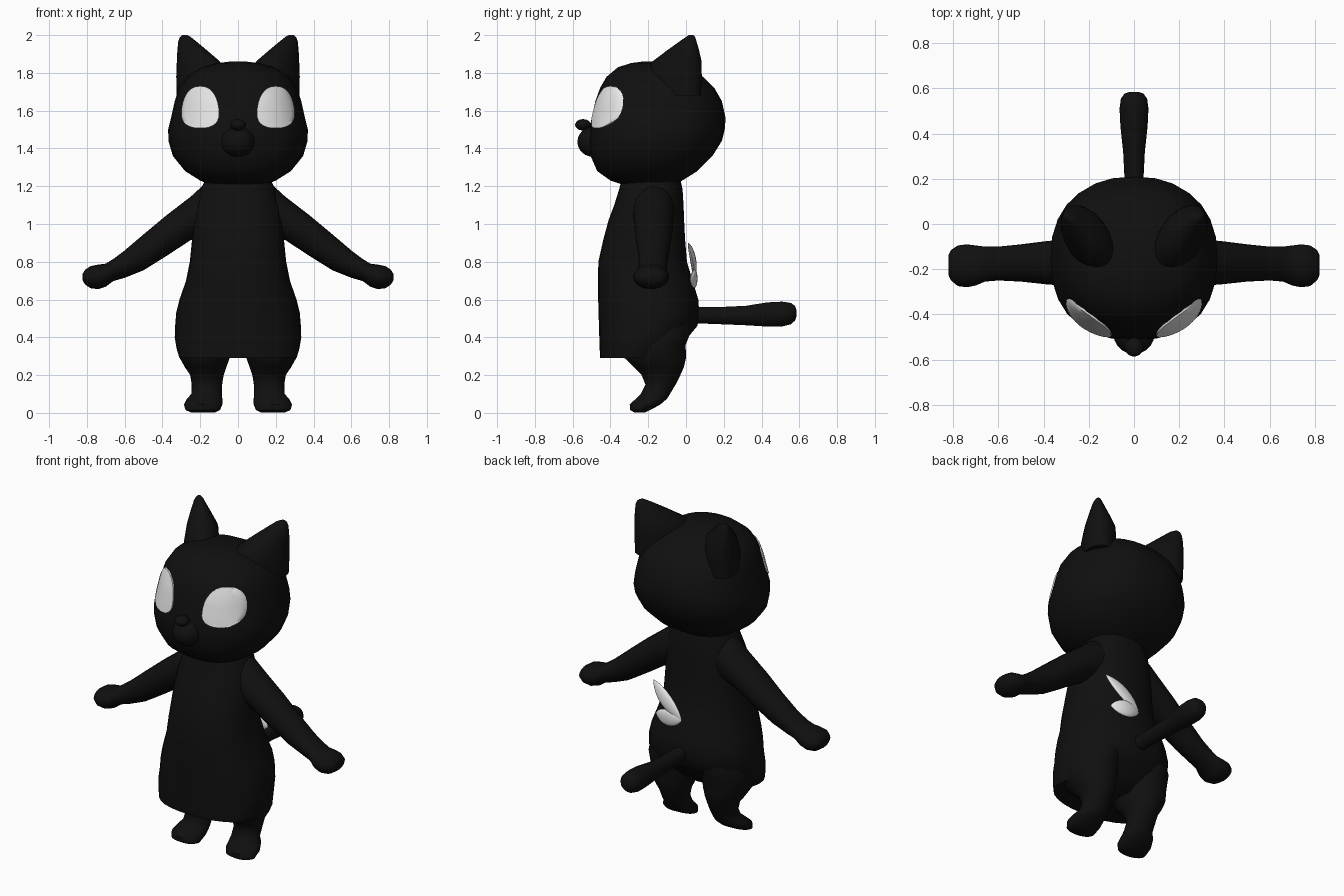
import bpy, bmesh, math
from mathutils import Vector

if "Cube" in bpy.data.objects:
    bpy.data.objects.remove(bpy.data.objects["Cube"])


def material(name, value):
    m = bpy.data.materials.new(name)
    m.use_nodes = True
    colour = (value, value, value, 1)
    m.diffuse_color = colour
    m.node_tree.nodes["Principled BSDF"].inputs["Base Color"].default_value = colour
    return m


BLACK = material("black fur", 0.005)
WHITE = material("white", 0.8)


def finish(name, bm, mat, mirror=False):
    bmesh.ops.recalc_face_normals(bm, faces=bm.faces)
    mesh = bpy.data.meshes.new(name)
    bm.to_mesh(mesh)
    bm.free()
    mesh.materials.append(mat)
    mesh.polygons.foreach_set("use_smooth", [True] * len(mesh.polygons))
    mesh.set_sharp_from_angle(angle=math.radians(50))
    ob = bpy.data.objects.new(name, mesh)
    bpy.context.collection.objects.link(ob)
    if mirror:
        ob.modifiers.new("mirror", "MIRROR")
    return ob


def loft(name, rings, axis="z", n=28, power=2.0, phase=90, mirror=False):
    """Skin rings of (position, a_min, a_max, b_min, b_max) set along an axis."""
    place = {"z": lambda p, a, b: (a, b, p),
             "x": lambda p, a, b: (p, b, a),
             "y": lambda p, a, b: (a, p, b)}[axis]
    bulge = lambda c: math.copysign(abs(c) ** (2 / power), c)
    bm = bmesh.new()
    loops = []
    for p, a0, a1, b0, b1 in rings:
        loop = []
        for i in range(n):
            t = math.tau * i / n
            a = (a0 + a1) / 2 + (a1 - a0) / 2 * bulge(math.cos(t))
            b = (b0 + b1) / 2 + (b1 - b0) / 2 * bulge(math.cos(t - math.radians(phase)))
            loop.append(bm.verts.new(place(p, a, b)))
        loops.append(loop)
    for low, high in zip(loops, loops[1:]):
        for i in range(n):
            j = (i + 1) % n
            bm.faces.new((low[i], low[j], high[j], high[i]))
    bm.faces.new(loops[0])
    bm.faces.new(loops[-1])
    return finish(name, bm, BLACK, mirror)


def ball(name, centre, radii):
    bm = bmesh.new()
    bmesh.ops.create_uvsphere(bm, u_segments=20, v_segments=12, radius=1)
    bmesh.ops.scale(bm, vec=radii, verts=bm.verts)
    bmesh.ops.translate(bm, vec=centre, verts=bm.verts)
    return finish(name, bm, BLACK)


# Head: height, half width, front, back
HEAD_POWER = 2.3
head = [(1.21, .15, -.34, -.06), (1.23, .2, -.4, -.02), (1.28, .28, -.47, .06),
        (1.36, .345, -.505, .14), (1.44, .368, -.515, .19), (1.5, .37, -.51, .205),
        (1.56, .355, -.5, .21), (1.65, .335, -.48, .19), (1.72, .312, -.455, .15),
        (1.78, .27, -.42, .09), (1.83, .19, -.36, .0), (1.852, .11, -.29, -.09),
        (1.86, .04, -.23, -.16)]
loft("head", [(z, -w, w, f, b) for z, w, f, b in head], power=HEAD_POWER)


def face_depth(x, z):
    """Front surface of the head at a given x and height."""
    for (z0, *lo), (z1, *hi) in zip(head, head[1:]):
        if z0 <= z <= z1:
            w, f, b = [p + (q - p) * (z - z0) / (z1 - z0) for p, q in zip(lo, hi)]
            k = max(0, 1 - abs(x / w) ** HEAD_POWER) ** (1 / HEAD_POWER)
            return (f + b) / 2 - (b - f) / 2 * k


# Muzzle and nose
ball("muzzle", (0, -.49, 1.435), (.09, .085, .08))
ball("nose", (0, -.545, 1.525), (.042, .042, .03))

# Eyes: domed plates following the face, flatter along the bottom
bm = bmesh.new()
N, STEPS = 32, 5
loops = []
for s in range(1, STEPS + 1):
    loop = []
    for i in range(N):
        t = math.tau * i / N
        c, d = math.cos(t), math.sin(t)
        up = d * .145 if d > 0 else -abs(d) ** .8 * .078
        side = math.copysign(abs(c) ** .85, c) * .1
        x, z = .2 + side * s / STEPS, 1.585 + up * s / STEPS
        loop.append(bm.verts.new((x, face_depth(x, z) - .009, z)))
    loops.append(loop)
bm.faces.new(loops[0])
for inner, outer in zip(loops, loops[1:]):
    for i in range(N):
        j = (i + 1) % N
        bm.faces.new((inner[i], inner[j], outer[j], outer[i]))
rim = [bm.verts.new(v.co + Vector((0, .02, 0))) for v in loops[-1]]
for i in range(N):
    j = (i + 1) % N
    bm.faces.new((loops[-1][i], loops[-1][j], rim[j], rim[i]))
finish("eyes", bm, WHITE, mirror=True)

# Ears: slanted cones leaning outward and back
loft("ears", [(1.68, .08, .325, -.22, .08), (1.78, .075, .327, -.22, .085),
              (1.86, .095, .324, -.18, .084), (1.92, .165, .321, -.1, .07),
              (1.97, .225, .316, -.03, .055), (1.99, .25, .307, 0, .048),
              (2.0, .27, .295, .015, .04)], n=20, phase=62, mirror=True)

# Torso: pear shape with a straight hem at the front
body = [(.29, .31, -.455, -.1), (.34, .325, -.457, -.05), (.4, .335, -.459, .01),
        (.46, .333, -.461, .06), (.53, .327, -.463, .07), (.6, .31, -.465, .065),
        (.7, .275, -.466, .035), (.8, .255, -.464, .005), (.92, .243, -.437, -.005),
        (1.02, .235, -.41, -.01), (1.1, .225, -.38, -.013), (1.18, .2, -.355, -.018),
        (1.24, .17, -.34, -.03)]
loft("torso", [(z, -w, w, f, b) for z, w, f, b in body], power=2.3)

# Arms with rounded paws, sliced along x
loft("arms", [(.1, .96, 1.22, -.29, -.06), (.19, .93, 1.2, -.285, -.06),
              (.25, .915, 1.145, -.275, -.065), (.38, .83, 1.045, -.268, -.075),
              (.5, .755, .945, -.255, -.09), (.6, .715, .86, -.25, -.1),
              (.66, .698, .815, -.255, -.1), (.7, .668, .79, -.272, -.095),
              (.74, .655, .785, -.28, -.09), (.78, .66, .777, -.275, -.095),
              (.81, .68, .757, -.25, -.115), (.822, .7, .737, -.225, -.14)],
     axis="x", n=20, mirror=True)

# Legs with forward feet
loft("legs", [(.003, .12, .25, -.275, -.215), (.015, .095, .278, -.295, -.19),
              (.045, .083, .286, -.298, -.135), (.075, .083, .27, -.265, -.1),
              (.1, .085, .247, -.24, -.085), (.15, .084, .245, -.215, -.055),
              (.2, .076, .253, -.235, -.03), (.24, .062, .28, -.275, -.012),
              (.29, .045, .308, -.325, .0), (.36, .03, .32, -.33, -.002),
              (.44, .03, .31, -.31, .03), (.52, .06, .26, -.25, .02)],
     n=24, mirror=True)

# Tail, thicker towards the tip
loft("tail", [(-.02, -.05, .05, .45, .58), (.07, -.045, .045, .473, .56),
              (.2, -.042, .042, .468, .562), (.32, -.048, .048, .463, .568),
              (.43, -.06, .06, .456, .586), (.51, -.064, .064, .457, .59),
              (.555, -.058, .058, .468, .583), (.577, -.042, .042, .488, .567),
              (.585, -.02, .02, .51, .545)], axis="y", n=18)


# Pair of small back petals
def petal(name, base, tip, width, thick):
    base, tip = Vector(base), Vector(tip)
    along = (tip - base).normalized()
    out = Vector((along.y, 1, 0)).normalized()
    out = (out - along * out.dot(along)).normalized()
    across = along.cross(out)
    bm = bmesh.new()
    bmesh.ops.create_uvsphere(bm, u_segments=16, v_segments=12, radius=1)
    for v in bm.verts:
        x, y, z = v.co
        slim = max(0, 1 - z * z) ** .3
        v.co = (base.lerp(tip, (z + 1) / 2) + across * x * width * slim
                + out * (y * thick * slim + .012 * (1 - z * z)))
    finish(name, bm, WHITE)


petal("upper_petal", (.0, .042, .715), (.215, .01, .9), .042, .016)
petal("lower_petal", (.0, .042, .715), (.19, .022, .705), .05, .016)
